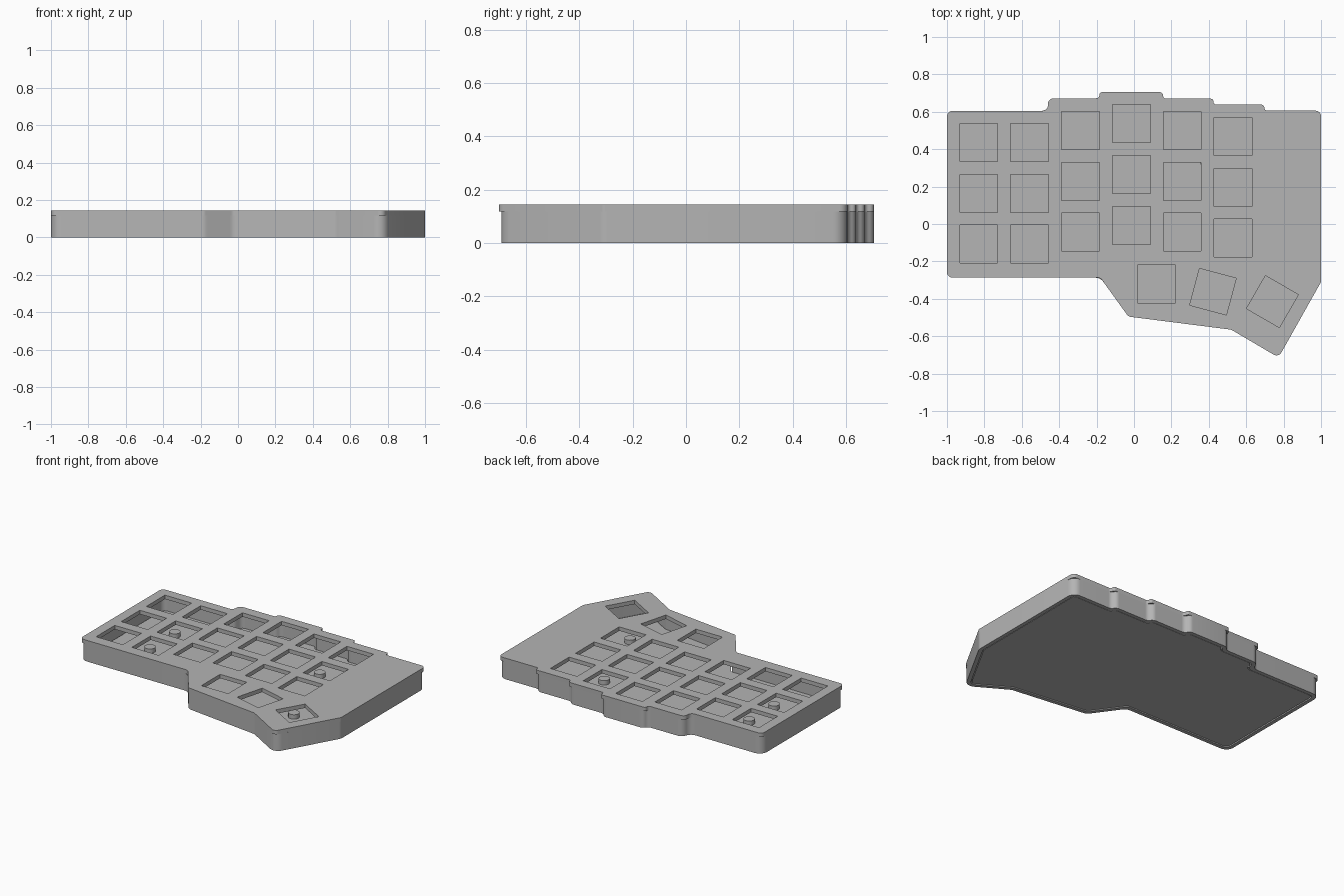
import bpy, bmesh, math
from mathutils import Vector, Matrix

cube = bpy.data.objects.get("Cube")
if cube:
    bpy.data.objects.remove(cube, do_unlink=True)

gray = bpy.data.materials.new("case_gray")
gray.use_nodes = True
color = (0.46, 0.46, 0.46, 1)
gray.diffuse_color = color
gray.node_tree.nodes["Principled BSDF"].inputs["Base Color"].default_value = color

HEIGHT, LIP, FLOOR = 0.145, 0.118, 0.02


def inset(points, d):
    """Miter offset of a clockwise outline towards its inside."""
    out = []
    for i, p in enumerate(points):
        a = (p - points[i - 1]).normalized()
        b = (points[(i + 1) % len(points)] - p).normalized()
        na, nb = Vector((a.y, -a.x)), Vector((b.y, -b.x))
        out.append(p + (na + nb) * d / (1 + na.dot(nb)))
    return out


def rounded(points, radius, steps=6):
    """Fillet every corner, with the radius limited by the edge lengths."""
    out = []
    for i, p in enumerate(points):
        u, v = points[i - 1] - p, points[(i + 1) % len(points)] - p
        half = u.angle(v) / 2
        cut = min(radius / math.tan(half), 0.48 * u.length, 0.48 * v.length)
        r = cut * math.tan(half)
        u.normalize()
        v.normalize()
        center = p + (u + v).normalized() * r / math.sin(half)
        s, e = p + u * cut - center, p + v * cut - center
        turn = s.angle_signed(e)
        for k in range(steps + 1):
            out.append(center + Matrix.Rotation(-turn * k / steps, 2) @ s)
    return out


def square(x, y, size, degrees=0):
    turn = Matrix.Rotation(math.radians(degrees), 2)
    return [Vector((x, y)) + turn @ (Vector(c) * size / 2)
            for c in ((-1, -1), (-1, 1), (1, 1), (1, -1))]


def prism(name, loops, z0, z1):
    """Solid between two heights; loops after the first are openings."""
    bm = bmesh.new()
    for loop in loops:
        vs = [bm.verts.new((p.x, p.y, z0)) for p in loop]
        for i, v in enumerate(vs):
            bm.edges.new((vs[i - 1], v))
    bmesh.ops.triangle_fill(bm, use_beauty=True, edges=bm.edges[:], normal=(0, 0, -1))
    top = bmesh.ops.extrude_face_region(bm, geom=bm.faces[:], use_keep_orig=True)
    moved = [g for g in top["geom"] if isinstance(g, bmesh.types.BMVert)]
    bmesh.ops.translate(bm, verts=moved, vec=(0, 0, z1 - z0))
    bmesh.ops.recalc_face_normals(bm, faces=bm.faces[:])
    mesh = bpy.data.meshes.new(name)
    bm.to_mesh(mesh)
    bm.free()
    mesh.materials.append(gray)
    ob = bpy.data.objects.new(name, mesh)
    bpy.context.collection.objects.link(ob)
    bpy.ops.object.select_all(action="DESELECT")
    ob.select_set(True)
    bpy.context.view_layer.objects.active = ob
    bpy.ops.object.shade_smooth_by_angle(angle=math.radians(32))
    return ob


# Clockwise outline: stepped back edge, then the right side and thumb area
back_steps = [(-0.46, 0.605, 0.672), (-0.185, 0.672, 0.705), (0.155, 0.705, 0.67),
              (0.425, 0.67, 0.638), (0.697, 0.638, 0.606)]
front = [(1, 0.606), (1, -0.31), (0.773, -0.714), (0.52, -0.565),
         (-0.03, -0.495), (-0.18, -0.287), (-1, -0.287)]


def outline(slant):
    pts = [(-1, 0.605)]
    for x, y0, y1 in back_steps:
        rising = y1 > y0
        pts += [(x, y0), (x + slant, y1)] if rising else [(x - slant, y0), (x, y1)]
    return [Vector(p) for p in pts + front]


# Key openings: staggered columns and three fanned thumb keys
KEY, PITCH = 0.203, 0.272
holes = []
for col, y in enumerate((0.436, 0.436, 0.5, 0.537, 0.5, 0.468)):
    holes += [square(-0.83 + PITCH * col, y - PITCH * row, KEY) for row in range(3)]
for x, y, angle in ((0.12, -0.322, 0), (0.422, -0.362, -15), (0.74, -0.415, -30)):
    holes.append(square(x, y, KEY, angle))

# Top plate, softer-cornered wall below it, and the base plate set in the wall
prism("top_plate", [rounded(outline(0), 0.03)] + holes, LIP, HEIGHT)
body = outline(0.022)
prism("side_wall", [rounded(body, 0.055), rounded(inset(body, 0.026), 0.035)], 0, LIP)
prism("base_plate", [rounded(inset(body, 0.032), 0.03)], 0.003, FLOOR)

# Short round standoffs on the base
for i, (x, y) in enumerate(((-0.69, 0.3), (-0.69, 0.03), (0.39, 0.33), (0.6, -0.25))):
    prism(f"standoff_{i + 1}", [rounded(square(x, y, 0.07), 0.034)], FLOOR, 0.05)
